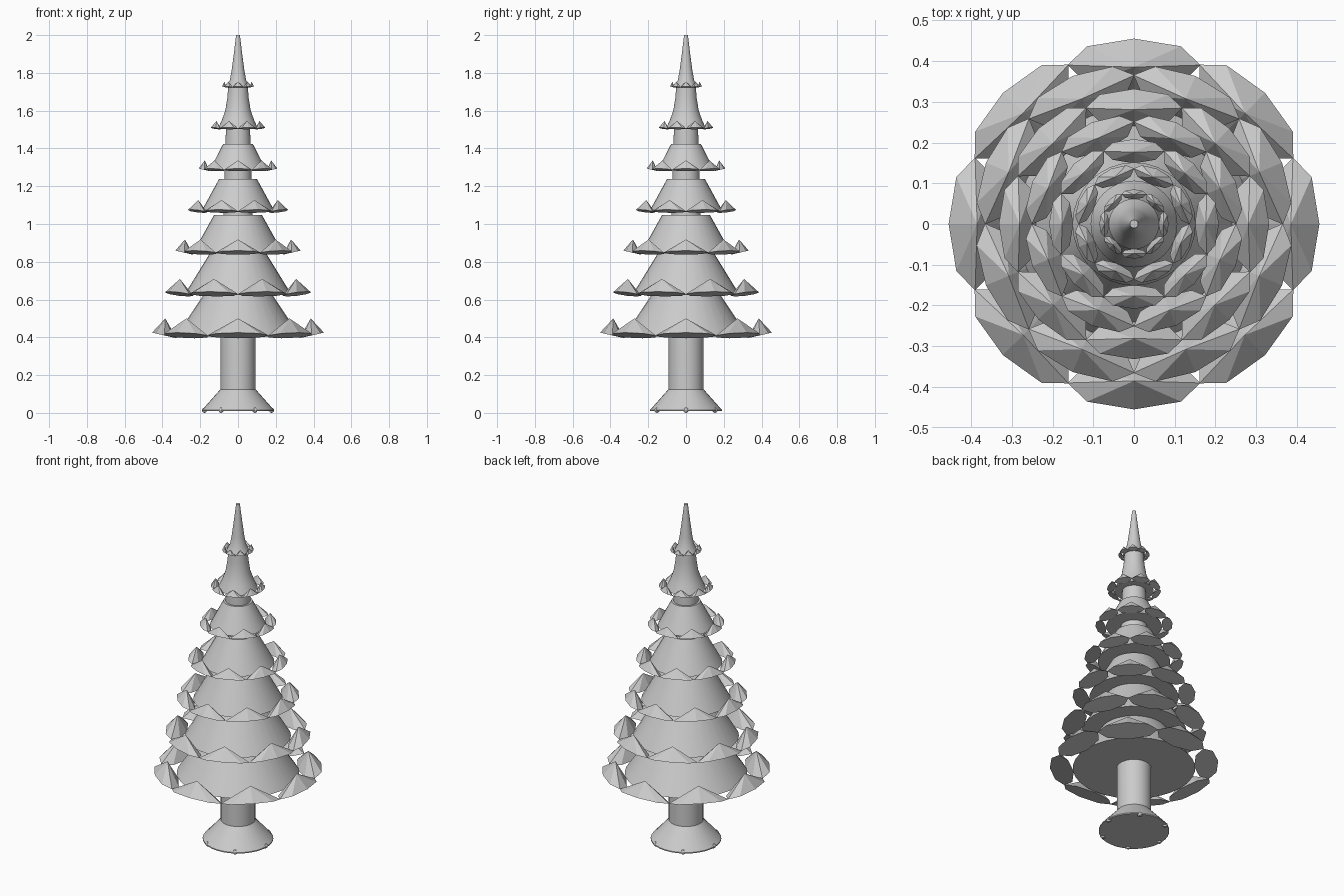
import bpy
import bmesh
from math import cos, sin, pi, tau

cube = bpy.data.objects.get("Cube")
if cube:
    bpy.data.objects.remove(cube, do_unlink=True)

grey = bpy.data.materials.new("plain_grey")
grey.use_nodes = True
COLOUR = (0.6, 0.6, 0.6, 1)
grey.diffuse_color = COLOUR
grey.node_tree.nodes["Principled BSDF"].inputs["Base Color"].default_value = COLOUR


def finish(name, bm, smooth):
    """Turn a bmesh into a named object, smooth or faceted."""
    bmesh.ops.recalc_face_normals(bm, faces=bm.faces)
    mesh = bpy.data.meshes.new(name)
    bm.to_mesh(mesh)
    bm.free()
    mesh.materials.append(grey)
    obj = bpy.data.objects.new(name, mesh)
    bpy.context.collection.objects.link(obj)
    if smooth:
        bpy.ops.object.select_all(action="DESELECT")
        obj.select_set(True)
        bpy.context.view_layer.objects.active = obj
        bpy.ops.object.shade_smooth_by_angle(angle=pi / 6)
    return obj


def lathe(name, profile, sides=32):
    """Closed turned solid from (radius, height) points."""
    bm = bmesh.new()
    rings = [[bm.verts.new((r * cos(tau * k / sides), r * sin(tau * k / sides), z))
              for k in range(sides)] for r, z in profile]
    for low, high in zip(rings, rings[1:]):
        for k in range(sides):
            n = (k + 1) % sides
            bm.faces.new((low[k], low[n], high[n], high[k]))
    bm.faces.new(rings[0])
    bm.faces.new(rings[-1])
    return finish(name, bm, True)


def branch_tips(name, scale, base, turn):
    """Ring of eight flattened, outward tilted, eight-sided cones."""
    bm = bmesh.new()
    reach, depth, width = 0.39 * scale, 0.065 * scale, 0.163 * scale
    middle = base + 0.015 * scale
    for i in range(8):
        a = tau * i / 8 + turn

        def place(out, side, z):
            return bm.verts.new((out * cos(a) - side * sin(a),
                                 out * sin(a) + side * cos(a), z))

        rim = [place(reach + depth * cos(tau * k / 8), width * sin(tau * k / 8),
                     middle + 0.015 * scale * cos(tau * k / 8)) for k in range(8)]
        apex = place(reach - 0.005 * scale, 0, base + 0.09 * scale + 0.015)
        bm.faces.new(rim)
        for k in range(8):
            bm.faces.new((rim[k], rim[(k + 1) % 8], apex))
    return finish(name, bm, False)


# Trunk and flared foot
lathe("trunk", [(0.093, 0.1), (0.093, 0.5), (0.066, 1.45), (0.05, 1.74)])
lathe("trunk_foot", [(0.19, 0.01), (0.19, 0.016), (0.093, 0.125)])

# Small round studs around the foot
studs = bmesh.new()
for i in range(6):
    made = bmesh.ops.create_uvsphere(studs, u_segments=10, v_segments=6, radius=0.014)
    bmesh.ops.translate(studs, verts=made["verts"],
                        vec=(0.178 * cos(tau * i / 6), 0.178 * sin(tau * i / 6), 0.014))
finish("foot_studs", studs, True)

# Foliage tiers: (radius, height above the tier base) for each upper profile
uppers = [
    [(0.175, 0.24)],
    [(0.148, 0.23)],
    [(0.127, 0.21)],
    [(0.1, 0.18)],
    [(0.078, 0.145)],
    [(0.085, 0.05), (0.067, 0.1), (0.056, 0.17), (0.052, 0.23)],
    [(0.043, 0.04), (0.034, 0.09), (0.022, 0.18), (0.01, 0.278)],
]
for i, upper in enumerate(uppers):
    scale = 1 - 0.1355 * i
    base = 0.395 + 0.2212 * i
    profile = [(0.33 * scale, base + 0.008 * scale)] + [(r, base + h) for r, h in upper]
    lathe(f"foliage_tier_{i + 1}", profile)
    branch_tips(f"branch_tips_{i + 1}", scale, base, (i % 2) * pi / 8)
